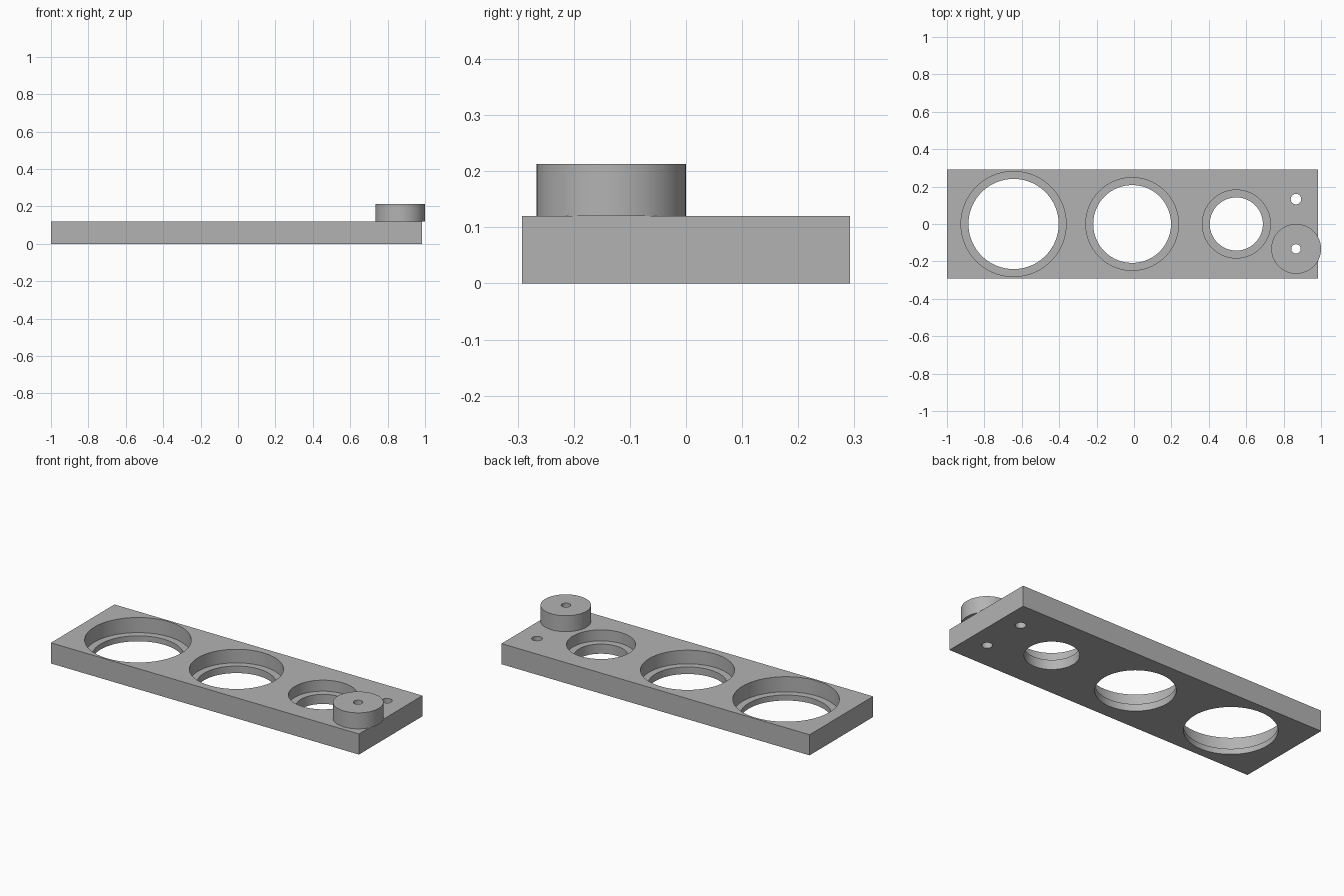
import bpy

cube = bpy.data.objects.get("Cube")
if cube:
    bpy.data.objects.remove(cube, do_unlink=True)

# Single grey material
GREY = (0.45, 0.45, 0.45, 1)
mat = bpy.data.materials.new("plain_grey")
mat.use_nodes = True
mat.diffuse_color = GREY
mat.node_tree.nodes["Principled BSDF"].inputs["Base Color"].default_value = GREY


def cylinder(name, x, y, radius, bottom, top, sides=96):
    bpy.ops.mesh.primitive_cylinder_add(
        vertices=sides, radius=radius, depth=top - bottom,
        location=(x, y, (bottom + top) / 2))
    obj = bpy.context.object
    obj.name = name
    return obj


def drill(body, x, y, radius, bottom, top):
    """Cut a round hole into body and discard the cutter."""
    cutter = cylinder("hole_cutter", x, y, radius, bottom, top)
    cutter.hide_render = True
    mod = body.modifiers.new("hole", "BOOLEAN")
    mod.operation = "DIFFERENCE"
    mod.solver = "EXACT"
    mod.object = cutter
    bpy.context.view_layer.objects.active = body
    bpy.ops.object.modifier_apply(modifier=mod.name)
    bpy.data.objects.remove(cutter, do_unlink=True)


def finish(obj):
    obj.data.materials.clear()
    obj.data.materials.append(mat)
    bpy.ops.object.select_all(action="DESELECT")
    obj.select_set(True)
    bpy.context.view_layer.objects.active = obj
    bpy.ops.object.shade_smooth_by_angle(angle=0.6)


LEFT, RIGHT, DEPTH, THICK = -1.0, 0.983, 0.584, 0.12
KNOB_TOP = 0.213
PIN_X, PIN_Y = 0.866, 0.133

# Base plate
bpy.ops.mesh.primitive_cube_add(size=1, location=((LEFT + RIGHT) / 2, 0, THICK / 2))
plate = bpy.context.object
plate.name = "base_plate"
plate.scale = (RIGHT - LEFT, DEPTH, THICK)
bpy.ops.object.transform_apply(location=True, rotation=False, scale=True)

# Three stepped holes: centre x, recess radius, through radius, ledge height
for x, recess, through, ledge in ((-0.644, 0.281, 0.241, 0.032),
                                  (-0.01, 0.248, 0.208, 0.041),
                                  (0.547, 0.182, 0.142, 0.056)):
    drill(plate, x, 0, recess, ledge, THICK + 0.1)
    drill(plate, x, 0, through, -0.1, THICK + 0.1)

# Two pin holes
for side in (-1, 1):
    drill(plate, PIN_X, side * PIN_Y, 0.028, -0.1, THICK + 0.1)
finish(plate)

# Round knob with a bore, standing on the front pin hole
knob = cylinder("round_knob", PIN_X + 0.001, -PIN_Y, 0.133, THICK, KNOB_TOP)
drill(knob, PIN_X, -PIN_Y, 0.025, 0, KNOB_TOP + 0.1)
finish(knob)
